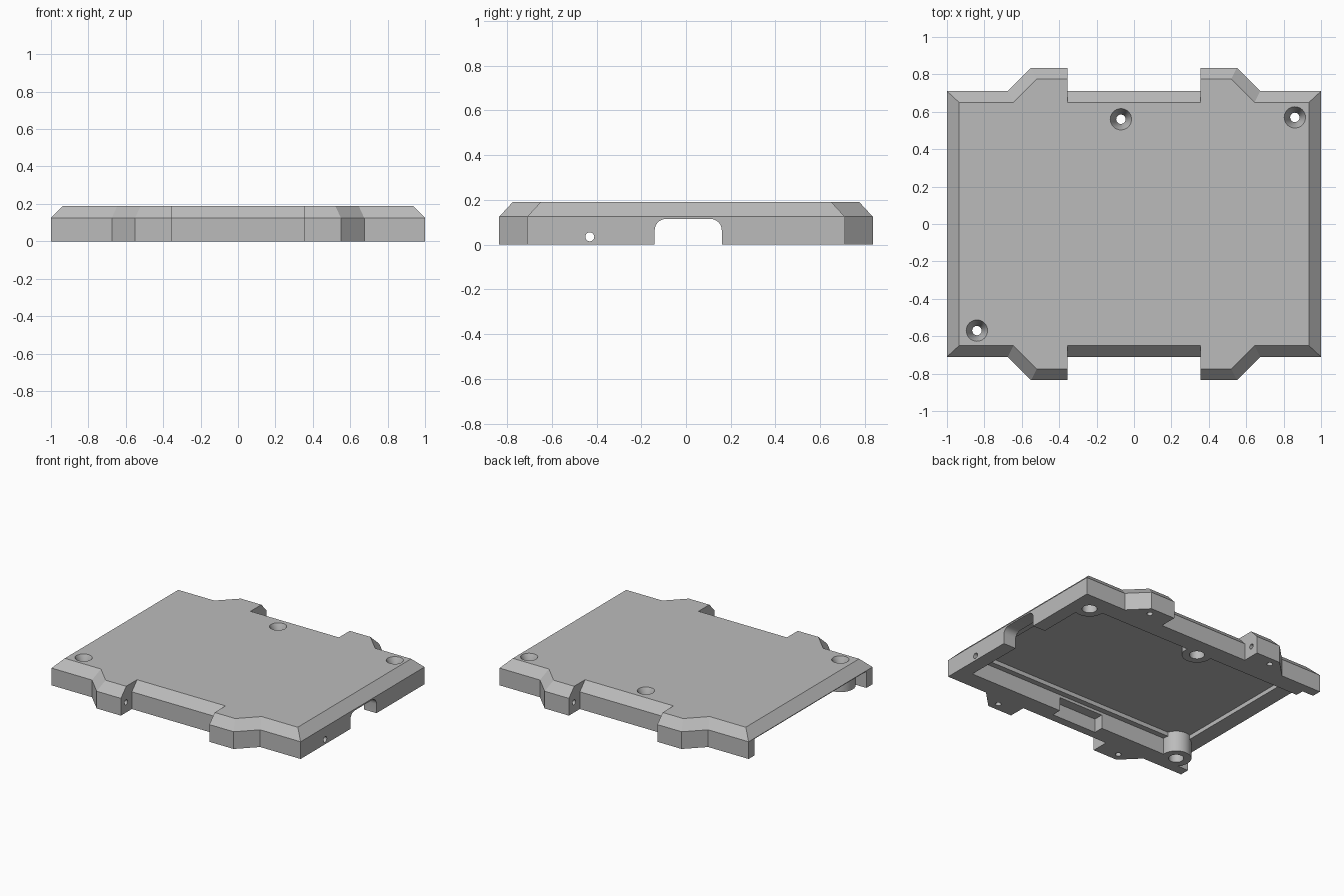
import bpy, bmesh
from math import cos, sin, pi
from mathutils import Matrix

cube = bpy.data.objects.get("Cube")
if cube:
    bpy.data.objects.remove(cube, do_unlink=True)

grey = bpy.data.materials.new("plain grey")
grey.use_nodes = True
colour = (0.5, 0.5, 0.5, 1)
grey.diffuse_color = colour
grey.node_tree.nodes["Principled BSDF"].inputs["Base Color"].default_value = colour


def loft(name, rings, matrix=Matrix()):
    """Closed solid through stacked (outline, height) rings."""
    bm = bmesh.new()
    loops = [[bm.verts.new((x, y, z)) for x, y in pts] for pts, z in rings]
    n = len(loops[0])
    for a, b in zip(loops, loops[1:]):
        for i in range(n):
            j = (i + 1) % n
            bm.faces.new((a[i], a[j], b[j], b[i]))
    bm.faces.new(loops[0])
    bm.faces.new(loops[-1])
    bm.transform(matrix)
    bmesh.ops.recalc_face_normals(bm, faces=bm.faces)
    mesh = bpy.data.meshes.new(name)
    bm.to_mesh(mesh)
    bm.free()
    mesh.materials.append(grey)
    obj = bpy.data.objects.new(name, mesh)
    bpy.context.collection.objects.link(obj)
    return obj


def circle(x, y, r, n=32):
    return [(x + r * cos(2 * pi * i / n), y + r * sin(2 * pi * i / n)) for i in range(n)]


def box(x0, x1, y0, y1, z0, z1):
    return loft("box_cutter", [([(x0, y0), (x1, y0), (x1, y1), (x0, y1)], z) for z in (z0, z1)])


def combine(target, tool, operation="DIFFERENCE"):
    tool.hide_render = True
    mod = target.modifiers.new("combine", "BOOLEAN")
    mod.object, mod.operation, mod.solver = tool, operation, "EXACT"
    bpy.context.view_layer.objects.active = target
    bpy.ops.object.modifier_apply(modifier=mod.name)
    bpy.data.objects.remove(tool, do_unlink=True)


def mirrored(quarter):
    """Mirror a quarter outline into a full loop."""
    half = quarter + [(-x, y) for x, y in reversed(quarter)]
    return half + [(-x, -y) for x, y in half]


# Tray body with four tabs and a chamfered upper edge
outer = mirrored([(1, .71), (.675, .71), (.55, .835), (.355, .835), (.355, .71)])
inner = mirrored([(.935, .65), (.645, .65), (.52, .775), (.355, .775), (.355, .65)])
cover = loft("tray_cover", [(outer, 0), (outer, .125), (inner, .19)])

# Hollow underside, its stepped floor, the open end and the rim notch
combine(cover, box(-.92, .9, -.58, .58, -.1, .12))
combine(cover, box(-.88, .86, -.54, .54, -.1, .15))
combine(cover, box(-1.1, -.91, -.64, .64, -.1, .12))
combine(cover, box(-.21, .15, -.65, -.5, -.1, .1))

# Screw bosses with countersunk through holes
screws = [(-.84, -.57), (-.07, .56), (.86, .57)]
for x, y in screws:
    combine(cover, loft("screw_boss", [(circle(x, y, .1), z) for z in (0, .16)]), "UNION")
for x, y in screws:
    profile = [(.05, -.05), (.05, .06), (.025, .06), (.025, .12), (.057, .19), (.057, .25)]
    combine(cover, loft("screw_hole", [(circle(x, y, r), z) for r, z in profile]))

# Rounded cable arch and small round hole through the end wall
sideways = Matrix(((0, 0, 1, 0), (1, 0, 0, 0), (0, 1, 0, 0), (0, 0, 0, 1)))
r = .05
arch = [(-.14, -.1), (.16, -.1)]
for cy, start in ((.16 - r, 0), (-.14 + r, pi / 2)):
    arch += [(cy + r * cos(start + pi * i / 12), .115 - r + r * sin(start + pi * i / 12))
             for i in range(7)]
combine(cover, loft("cable_arch", [(arch, .8), (arch, 1.1)], sideways))
combine(cover, loft("wall_hole", [(circle(-.43, .035, .02), x) for x in (.8, 1.1)], sideways))

# Blind holes under and beside every tab
for sx in (-1, 1):
    for sy in (-1, 1):
        combine(cover, loft("tab_hole", [(circle(sx * .515, sy * .775, .02, 16), z)
                                         for z in (-.05, .08)]))
        combine(cover, loft("pin_hole", [(circle(sy * .778, .075, .018, 16), sx * x)
                                         for x in (.3, .44)], sideways))

# Smooth the round walls, keep the edges sharp
bpy.ops.object.select_all(action="DESELECT")
cover.select_set(True)
bpy.context.view_layer.objects.active = cover
bpy.ops.object.shade_smooth_by_angle(angle=.5)
